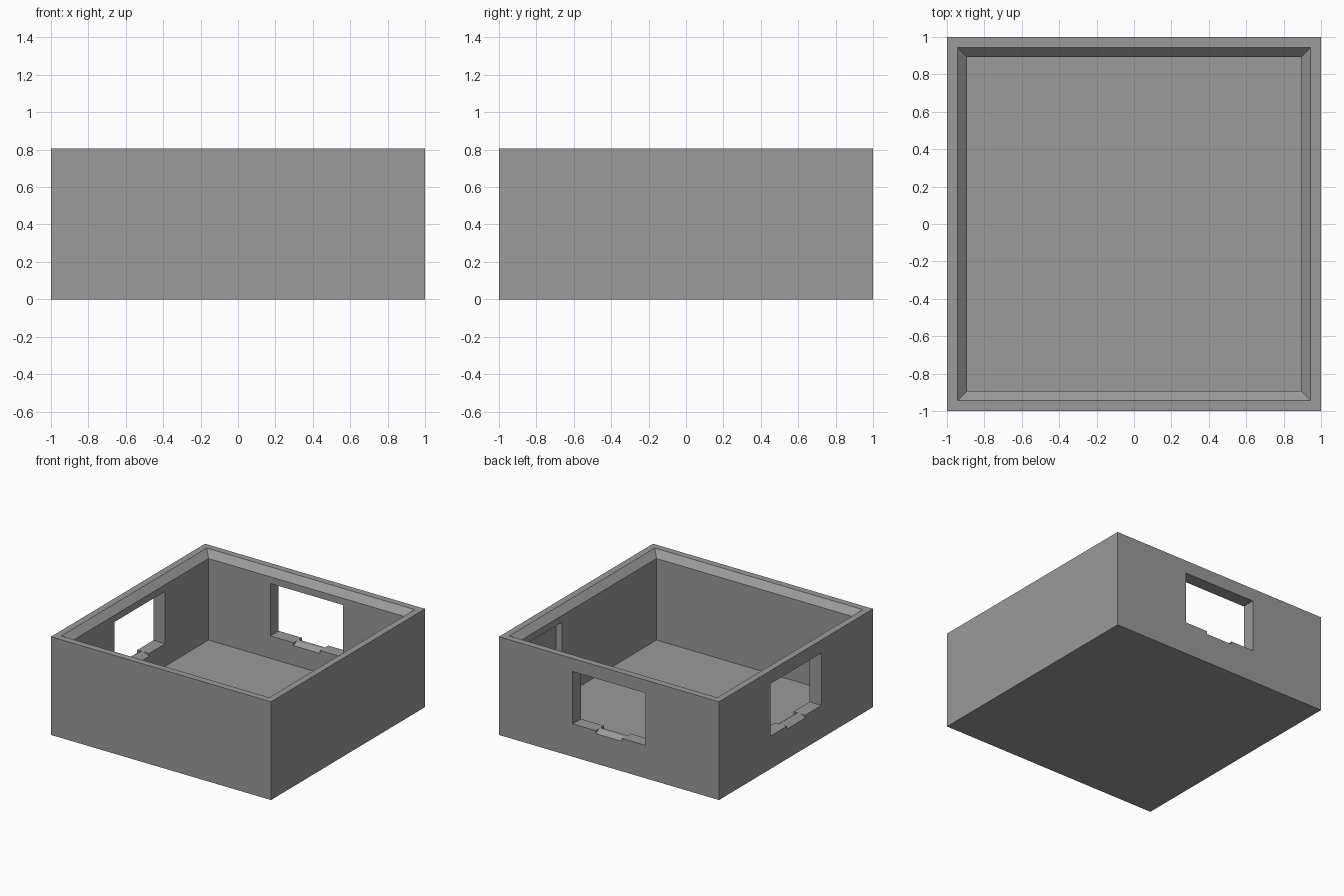
import bpy, bmesh
from math import radians
from mathutils import Matrix

if "Cube" in bpy.data.objects:
    bpy.data.objects.remove(bpy.data.objects["Cube"])

H, INNER, RIM, FLOOR = 0.807, 0.893, 0.945, 0.085
WIN_HALF, SILL, HEAD = 0.33, 0.27, 0.70
cutters = []


def finish(name, bm):
    mesh = bpy.data.meshes.new(name)
    bmesh.ops.recalc_face_normals(bm, faces=bm.faces)
    bm.to_mesh(mesh)
    bm.free()
    ob = bpy.data.objects.new(name, mesh)
    bpy.context.collection.objects.link(ob)
    return ob


def box_cutter(name, lo, hi, turn=0):
    bm = bmesh.new()
    bmesh.ops.create_cube(bm, size=1)
    for v in bm.verts:
        v.co = [(a + b) / 2 + c * (b - a) for a, b, c in zip(lo, hi, v.co)]
    bm.transform(Matrix.Rotation(radians(turn), 4, 'Z'))
    cutters.append(finish(name, bm))


def sill_cutter(name, y, turn):
    # flat diamond bar that bevels the middle of a sill edge
    bm = bmesh.new()
    bmesh.ops.create_cone(bm, cap_ends=True, segments=4, radius1=0.04,
                          radius2=0.04, depth=0.24)
    bm.transform(Matrix.Rotation(radians(turn), 4, 'Z')
                 @ Matrix.Translation((0, y, SILL))
                 @ Matrix.Diagonal((1, 1, 0.6, 1))
                 @ Matrix.Rotation(radians(90), 4, 'Y'))
    cutters.append(finish(name, bm))


# Open tray: stacked square rings form outside, rim, bevel and cavity
bm = bmesh.new()
rings = []
for r, z in [(1, 0), (1, H), (RIM, H), (INNER, H - 0.052), (INNER, FLOOR)]:
    rings.append([bm.verts.new((sx * r, sy * r, z))
                  for sx, sy in [(-1, -1), (1, -1), (1, 1), (-1, 1)]])
for a, b in zip(rings, rings[1:]):
    for i in range(4):
        j = (i + 1) % 4
        bm.faces.new((a[i], a[j], b[j], b[i]))
bm.faces.new(rings[0][::-1])
bm.faces.new(rings[-1])
tray = finish("open_box", bm)

# Windows in the back wall and the left wall, with bevelled sill centres
for side, turn in [("back", 0), ("left", 90)]:
    box_cutter(side + "_window_cut", (-WIN_HALF, 0.8, SILL),
               (WIN_HALF, 1.1, HEAD), turn)
    for edge, y in [("outer", 1.0), ("inner", INNER)]:
        sill_cutter(f"{side}_{edge}_sill_cut", y, turn)

# Shallow pocket on the inside of the right wall
box_cutter("pocket_cut", (0.8, 0.335, SILL), (0.948, 0.86, HEAD))

for cut in cutters:
    mod = tray.modifiers.new(cut.name, 'BOOLEAN')
    mod.operation = 'DIFFERENCE'
    mod.solver = 'EXACT'
    mod.object = cut
    cut.hide_render = True

# Bake the cuts and drop the helpers
deps = bpy.context.evaluated_depsgraph_get()
tray_mesh = bpy.data.meshes.new_from_object(tray.evaluated_get(deps))
tray.modifiers.clear()
tray.data = tray_mesh
for cut in cutters:
    bpy.data.objects.remove(cut)

# Dark grey finish
grey = bpy.data.materials.new("dark_grey")
grey.diffuse_color = (0.325, 0.325, 0.325, 1)
grey.use_nodes = True
grey.node_tree.nodes["Principled BSDF"].inputs["Base Color"].default_value = grey.diffuse_color
tray.data.materials.clear()
tray.data.materials.append(grey)
for p in tray.data.polygons:
    p.material_index = 0
